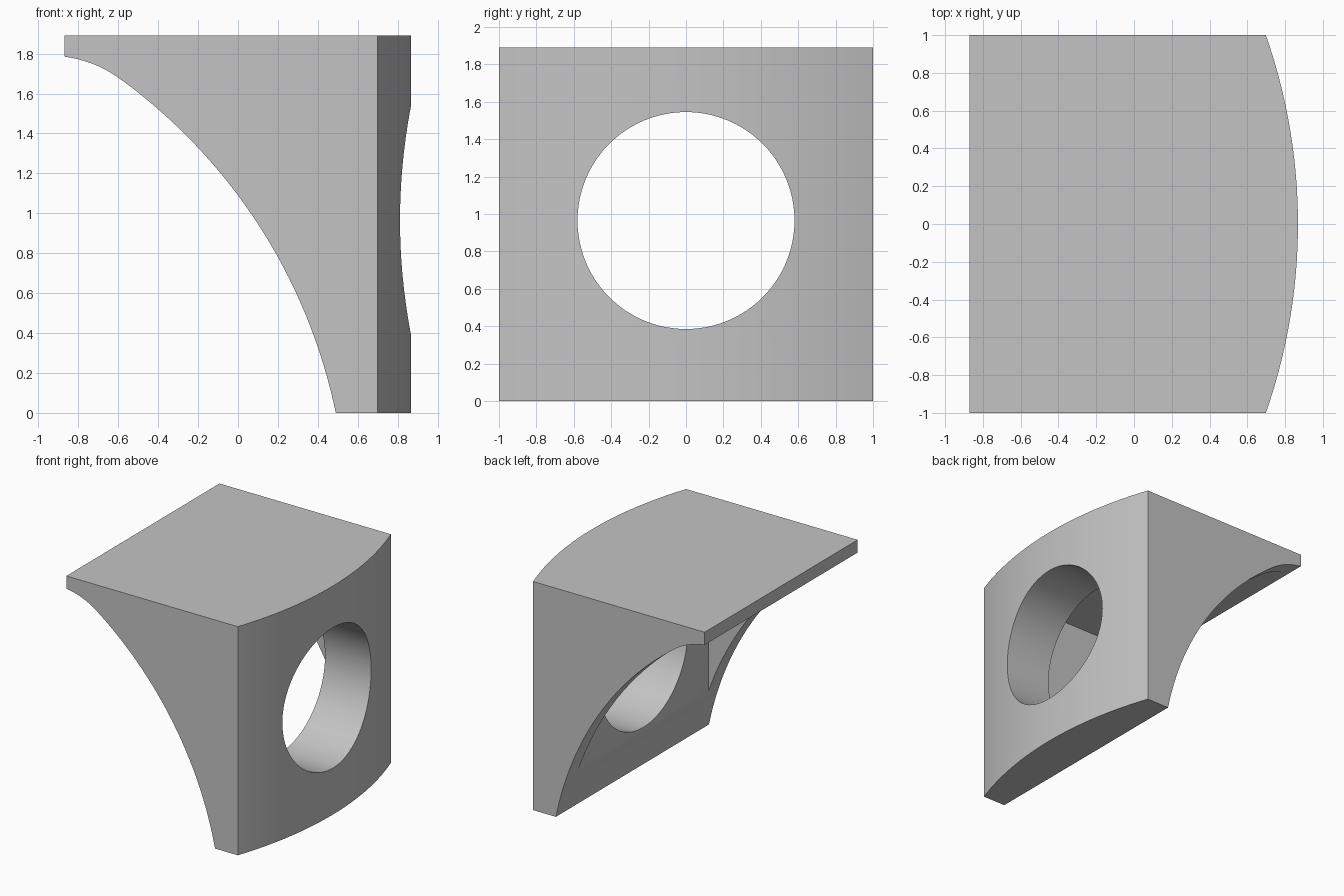
import bpy
import bmesh
from math import radians, sin, cos, atan2, hypot, sqrt
from mathutils import Vector, Matrix

cube = bpy.data.objects.get("Cube")
if cube:
    bpy.data.objects.remove(cube, do_unlink=True)

HEIGHT = 1.89
BACK_X = -0.87          # thin edge of the top plate
HOLE_Z, HOLE_R = 0.965, 0.58


def material(name, value):
    mat = bpy.data.materials.new(name)
    mat.use_nodes = True
    color = (value, value, value, 1)
    mat.diffuse_color = color
    mat.node_tree.nodes["Principled BSDF"].inputs["Base Color"].default_value = color
    return mat


def prism(name, outline, sweep):
    """Extrude a closed planar outline along a vector."""
    bm = bmesh.new()
    face = bm.faces.new([bm.verts.new(p) for p in outline])
    ext = bmesh.ops.extrude_face_region(bm, geom=[face])
    moved = [v for v in ext["geom"] if isinstance(v, bmesh.types.BMVert)]
    bmesh.ops.translate(bm, verts=moved, vec=Vector(sweep))
    bmesh.ops.recalc_face_normals(bm, faces=bm.faces)
    mesh = bpy.data.meshes.new(name)
    bm.to_mesh(mesh)
    bm.free()
    obj = bpy.data.objects.new(name, mesh)
    bpy.context.collection.objects.link(obj)
    return obj


def arc(center, radius, start, end, steps):
    return [(center[0] + radius * cos(start + (end - start) * i / steps),
             center[1] + radius * sin(start + (end - start) * i / steps))
            for i in range(steps + 1)]


def combine(target, tool, operation):
    """Apply a boolean and discard the tool."""
    bpy.context.view_layer.objects.active = target
    mod = target.modifiers.new(operation.title(), "BOOLEAN")
    mod.operation, mod.solver, mod.object = operation, "EXACT", tool
    bpy.ops.object.modifier_apply(modifier=mod.name)
    bpy.data.objects.remove(tool, do_unlink=True)


# Side profile: small lip curve flowing into the large sweeping arc
lip, bend, join = Vector((BACK_X, 1.785)), Vector((-0.716, 1.7645)), Vector((-0.59, 1.673))
foot = Vector((0.49, 0))
center = Vector((-2.214, -0.56))
a, b = join - center, foot - center
profile = [(1.2, 0), (1.2, HEIGHT), (BACK_X, HEIGHT)]
for i in range(12):
    t = i / 12
    profile.append(tuple(lip * (1 - t) ** 2 + bend * 2 * t * (1 - t) + join * t ** 2))
profile += arc(center, a.length, atan2(a.y, a.x), atan2(b.y, b.x), 40)[:-1]
profile.append(tuple(foot))
bracket = prism("curved_bracket", [(x, -1, z) for x, z in profile], (0, 2, 0))

# Plan outline: bowed outer face
bow_r = 3.026
bow_x = 0.868 - bow_r
half = atan2(1, sqrt(bow_r ** 2 - 1))
limit = half * 1.05
plan = [(-2, 1.2), (-2, -1.2)] + arc((bow_x, 0), bow_r, -limit, limit, 48)
combine(bracket, prism("bow_tool", [(x, y, -1) for x, y in plan], (0, 0, 4)), "INTERSECT")

# Pocket between the two side walls, below the top plate
pocket = [(-2, -0.85), (0.39, -0.85), (0.39, 0.85), (-2, 0.85)]
combine(bracket, prism("pocket_tool", [(x, y, -1) for x, y in pocket], (0, 0, 2.775)), "DIFFERENCE")

# Round opening through the outer wall
ring = arc((0, HOLE_Z), HOLE_R, 0, radians(360), 96)[:-1]
combine(bracket, prism("hole_tool", [(-1.5, y, z) for y, z in ring], (3, 0, 0)), "DIFFERENCE")

# Finish
bracket.data.materials.clear()
bracket.data.materials.append(material("plain_grey", 0.55))
for poly in bracket.data.polygons:
    poly.material_index = 0
bpy.ops.object.select_all(action="DESELECT")
bracket.select_set(True)
bpy.context.view_layer.objects.active = bracket
bpy.ops.object.shade_smooth_by_angle(angle=radians(25))
